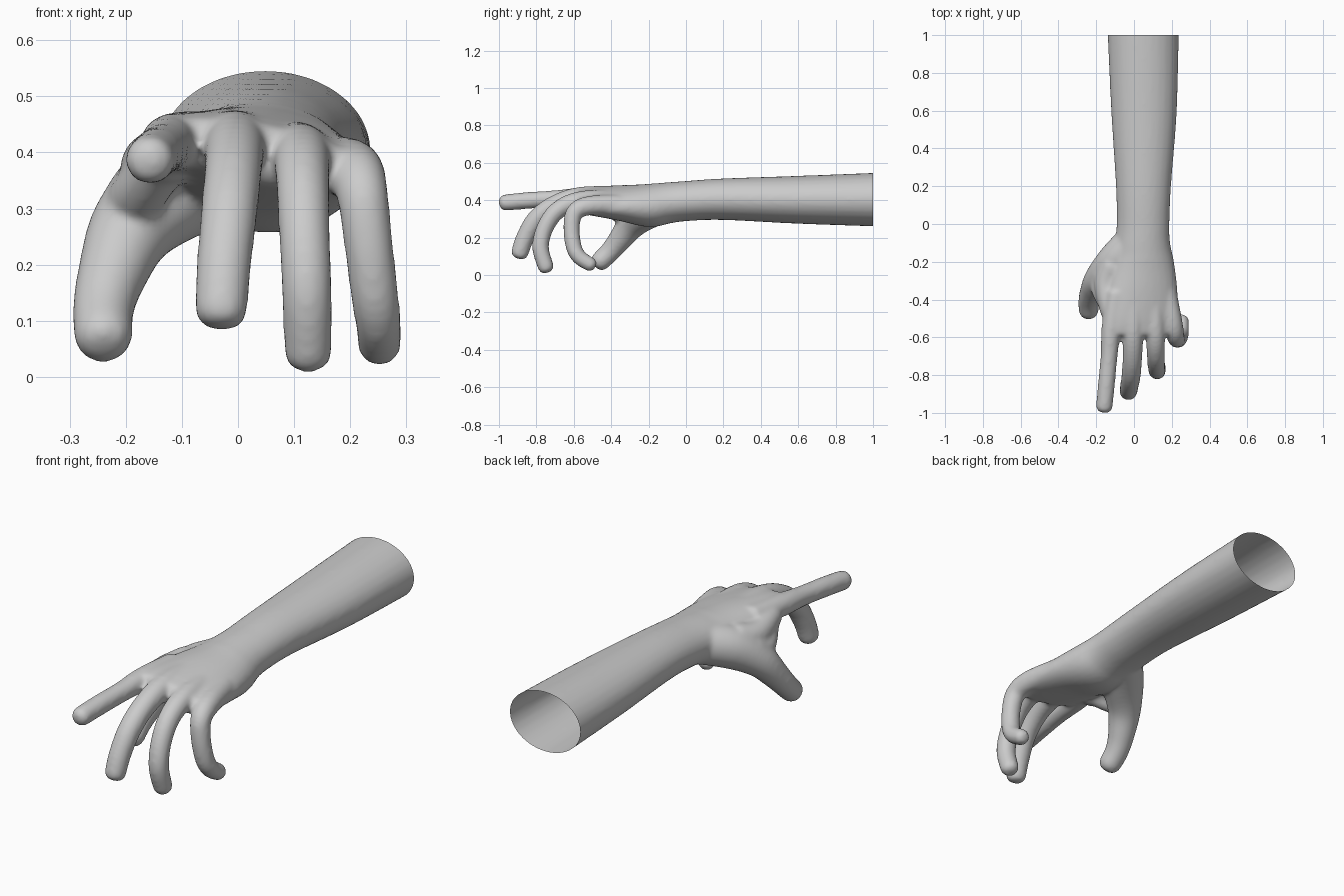
import bpy, bmesh
from math import sin, cos, pi
from mathutils import Vector

if "Cube" in bpy.data.objects:
    bpy.data.objects.remove(bpy.data.objects["Cube"])

SIDES = 28
bm = bmesh.new()


def spline(rows, steps=5):
    """Catmull-Rom through rows of numbers."""
    out = []
    for i in range(len(rows) - 1):
        a, b = rows[max(i - 1, 0)], rows[i]
        c, d = rows[i + 1], rows[min(i + 2, len(rows) - 1)]
        for s in range(steps):
            t = s / steps
            out.append([0.5 * (2 * q + (r - p) * t + (2 * p - 5 * q + 4 * r - w) * t * t
                               + (3 * q - p - 3 * r + w) * t ** 3)
                        for p, q, r, w in zip(a, b, c, d)])
    return out + [list(rows[-1])]


def limb(rows, tip=0.0):
    """Closed tube; rows are x, y, z, half width, half height, tilt. tip = rounded end length."""
    rows = spline(rows)
    pts = [Vector(r[:3]) for r in rows]
    n = len(pts)
    frames = [(pts[i], (pts[min(i + 1, n - 1)] - pts[max(i - 1, 0)]).normalized(), *rows[i][3:])
              for i in range(n)]
    p, t, a, b, k = frames[-1]
    if tip:
        for ang in (0.35, 0.7, 1.0, 1.25, 1.45):
            frames.append((p + t * tip * sin(ang), t, a * cos(ang) ** 0.7, b * cos(ang) ** 0.7, k))
    rings = []
    for p, t, a, b, k in frames:
        u = (Vector((1, 0, 0)) - t * t.x).normalized()
        v = t.cross(u)
        u, v = u * cos(k) + v * sin(k), v * cos(k) - u * sin(k)
        rings.append([bm.verts.new(p + u * a * cos(2 * pi * j / SIDES) + v * b * sin(2 * pi * j / SIDES))
                      for j in range(SIDES)])
    for r0, r1 in zip(rings, rings[1:]):
        for j in range(SIDES):
            m = (j + 1) % SIDES
            bm.faces.new((r0[j], r0[m], r1[m], r1[j]))
    bm.faces.new(rings[0][::-1])
    bm.faces.new(rings[-1])


def finger(rows, tip=0.035):
    limb([(x, y, z, r, r, 0) for x, y, z, r in rows], tip)


# forearm, wrist and palm
limb([(.048, 1.06, .403, .190, .145, 0), (.053, .6, .402, .174, .128, 0),
      (.05, .2, .405, .146, .111, 0), (.048, 0, .395, .140, .107, 0),
      (.045, -.1, .385, .147, .110, -.03), (.045, -.2, .372, .167, .115, -.08),
      (.045, -.35, .385, .188, .092, -.16), (.04, -.5, .395, .202, .068, -.2),
      (.04, -.57, .397, .200, .055, -.2)], 0.03)

# index, middle, ring and little finger, starting inside the palm
finger([(-.09, -.36, .42, .055), (-.12, -.55, .417, .052), (-.132, -.70, .408, .045),
        (-.146, -.85, .398, .045), (-.157, -.965, .387, .044)])
finger([(.0, -.36, .42, .055), (-.005, -.56, .417, .055), (-.008, -.70, .375, .052),
        (-.015, -.80, .30, .051), (-.025, -.86, .20, .049), (-.03, -.888, .12, .047)])
finger([(.10, -.36, .40, .055), (.112, -.56, .397, .052), (.115, -.68, .35, .048),
        (.118, -.75, .26, .046), (.123, -.778, .15, .045), (.125, -.75, .045, .043)])
finger([(.17, -.36, .375, .055), (.205, -.52, .37, .052), (.220, -.595, .335, .047),
        (.231, -.612, .25, .044), (.243, -.60, .15, .043), (.25, -.57, .095, .041),
        (.252, -.515, .058, .039)])

# thumb with its fleshy base, and the web towards the index finger
finger([(.0, -.08, .38, .09), (-.10, -.2, .345, .098), (-.185, -.29, .27, .078),
        (-.225, -.36, .18, .062), (-.24, -.41, .12, .055), (-.24, -.455, .077, .053)], 0.045)
finger([(-.11, -.22, .38, .07), (-.15, -.32, .375, .06), (-.125, -.46, .40, .055)])
finger([(-.17, -.26, .33, .06), (-.18, -.34, .32, .05), (-.135, -.44, .385, .045)])

bmesh.ops.recalc_face_normals(bm, faces=bm.faces)
mesh = bpy.data.meshes.new("hand_and_forearm")
bm.to_mesh(mesh)
bm.free()
hand = bpy.data.objects.new("hand_and_forearm", mesh)
bpy.context.collection.objects.link(hand)

# fuse everything into one skin and relax it
fuse = hand.modifiers.new("fuse", 'REMESH')
fuse.mode = 'VOXEL'
fuse.voxel_size = 0.009
relax = hand.modifiers.new("relax", 'SMOOTH')
relax.factor = 0.5
relax.iterations = 14
skin = bpy.data.meshes.new_from_object(hand.evaluated_get(bpy.context.evaluated_depsgraph_get()))
hand.modifiers.clear()

# cut the forearm open at its back end
bm = bmesh.new()
bm.from_mesh(skin)
bmesh.ops.bisect_plane(bm, geom=bm.verts[:] + bm.edges[:] + bm.faces[:],
                       plane_co=(0, 1, 0), plane_no=(0, 1, 0), clear_outer=True)
for f in bm.faces:
    f.smooth = True
bm.to_mesh(skin)
bm.free()
hand.data = skin
